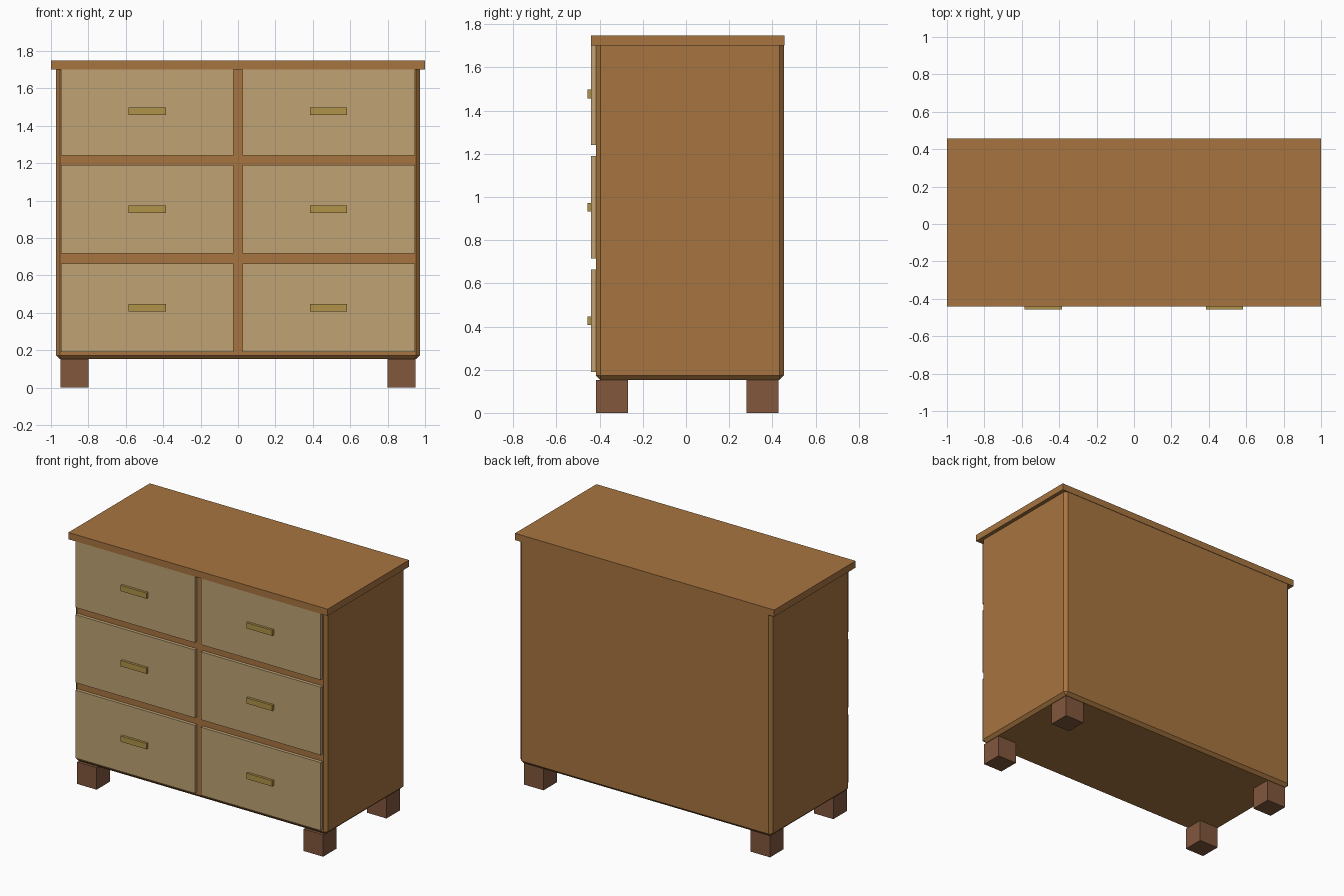
import bpy

if "Cube" in bpy.data.objects:
    bpy.data.objects.remove(bpy.data.objects["Cube"])

def material(name, rgb):
    m = bpy.data.materials.new(name)
    m.diffuse_color = (*rgb, 1.0)
    m.use_nodes = True
    m.node_tree.nodes["Principled BSDF"].inputs["Base Color"].default_value = m.diffuse_color
    return m

WOOD = material("brown wood", (0.39, 0.178, 0.051))
PANEL = material("pale wood", (0.52, 0.365, 0.175))
FOOT = material("dark wood", (0.22, 0.095, 0.046))
BRASS = material("brass", (0.44, 0.29, 0.066))

def box(name, x, y, z, mat, bevel=0.0):
    """Box from (min, max) pairs, with an optional chamfer."""
    bpy.ops.mesh.primitive_cube_add(
        size=1, location=[(r[0] + r[1]) / 2 for r in (x, y, z)])
    ob = bpy.context.object
    ob.name = name
    size = [r[1] - r[0] for r in (x, y, z)]
    for v in ob.data.vertices:
        v.co = [c * s for c, s in zip(v.co, size)]
    ob.data.materials.append(mat)
    if bevel:
        mod = ob.modifiers.new("chamfer", 'BEVEL')
        mod.width = bevel
        mod.segments = 1
    return ob

# Chamfered carcass, its top edge hidden inside the top board
box("cabinet_body", (-0.973, 0.973), (-0.417, 0.453), (0.152, 1.724), WOOD, 0.021)
box("top_board", (-1, 1), (-0.441, 0.456), (1.702, 1.749), WOOD)

# Drawers with bar handles: two columns, three rows
for col, cx in (("left", -0.486), ("right", 0.484)):
    for row, cz in (("bottom", 0.427), ("middle", 0.953), ("top", 1.477)):
        box(f"{row}_{col}_drawer", (cx - 0.461, cx + 0.461), (-0.440, -0.40),
            (cz - 0.237, min(cz + 0.237, 1.704)), PANEL)
        box(f"{row}_{col}_handle", (cx - 0.1, cx + 0.1), (-0.457, -0.43),
            (cz - 0.02, cz + 0.02), BRASS)

# Square feet
for side, sx in (("left", -1), ("right", 1)):
    for end, cy in (("front", -0.343), ("back", 0.355)):
        cx = sx * 0.874
        box(f"{end}_{side}_foot", (cx - 0.075, cx + 0.075),
            (cy - 0.074, cy + 0.074), (0, 0.153), FOOT)
